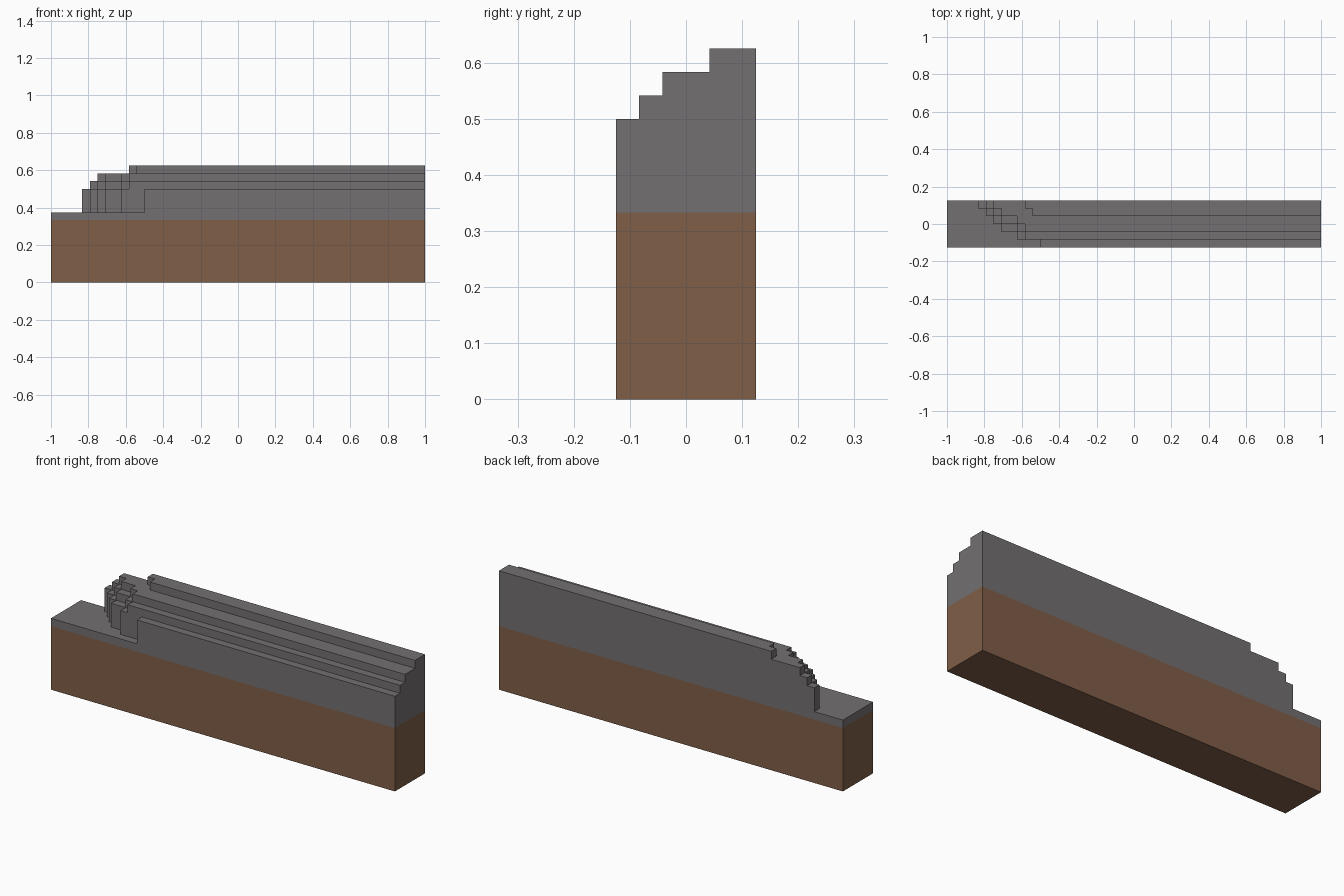
import bpy
import bmesh

old = bpy.data.objects.get("Cube")
if old:
    bpy.data.objects.remove(old, do_unlink=True)

U = 1 / 24            # block unit
LENGTH, DEPTH = 48, 6


def material(name, rgb):
    mat = bpy.data.materials.new(name)
    mat.use_nodes = True
    color = (*rgb, 1)
    mat.diffuse_color = color
    bsdf = mat.node_tree.nodes["Principled BSDF"]
    bsdf.inputs["Base Color"].default_value = color
    bsdf.inputs["Roughness"].default_value = 0.9
    return mat


def layer(name, starts, z0, z1, mat):
    """Extrude a stepped footprint; starts lists each row's left end, back row first."""
    outline = [(LENGTH, DEPTH)]
    for i, x in enumerate(starts):
        y = DEPTH - i
        if outline[-1] == (x, y):
            outline.pop()          # row continues the same left end
        else:
            outline.append((x, y))
        outline.append((x, y - 1))
    outline.append((LENGTH, DEPTH - len(starts)))

    bm = bmesh.new()
    verts = [bm.verts.new(((x - LENGTH / 2) * U, (y - DEPTH / 2) * U, z0 * U))
             for x, y in outline]
    base = bm.faces.new(verts)
    top = bmesh.ops.extrude_face_region(bm, geom=[base], use_keep_orig=True)["geom"]
    moved = [v for v in top if isinstance(v, bmesh.types.BMVert)]
    bmesh.ops.translate(bm, verts=moved, vec=(0, 0, (z1 - z0) * U))
    bmesh.ops.recalc_face_normals(bm, faces=bm.faces[:])
    mesh = bpy.data.meshes.new(name)
    bm.to_mesh(mesh)
    bm.free()
    mesh.materials.append(mat)
    obj = bpy.data.objects.new(name, mesh)
    bpy.context.collection.objects.link(obj)
    return obj


earth = material("brown earth", (0.215, 0.112, 0.064))
stone = material("grey stone", (0.172, 0.162, 0.166))

# Ground slab with its thin stone cover
layer("earth_base", [0] * DEPTH, 0, 8, earth)
layer("stone_cover", [0] * DEPTH, 8, 9, stone)

# Terraces, each receding from the front and the right end
layer("lower_terrace", [4, 5, 6, 7, 9, 12], 9, 12, stone)
layer("second_terrace", [5, 6, 7, 9, 10], 12, 13, stone)
layer("third_terrace", [6, 7, 9, 10], 13, 14, stone)
layer("top_ridge", [10, 11], 14, 15, stone)
